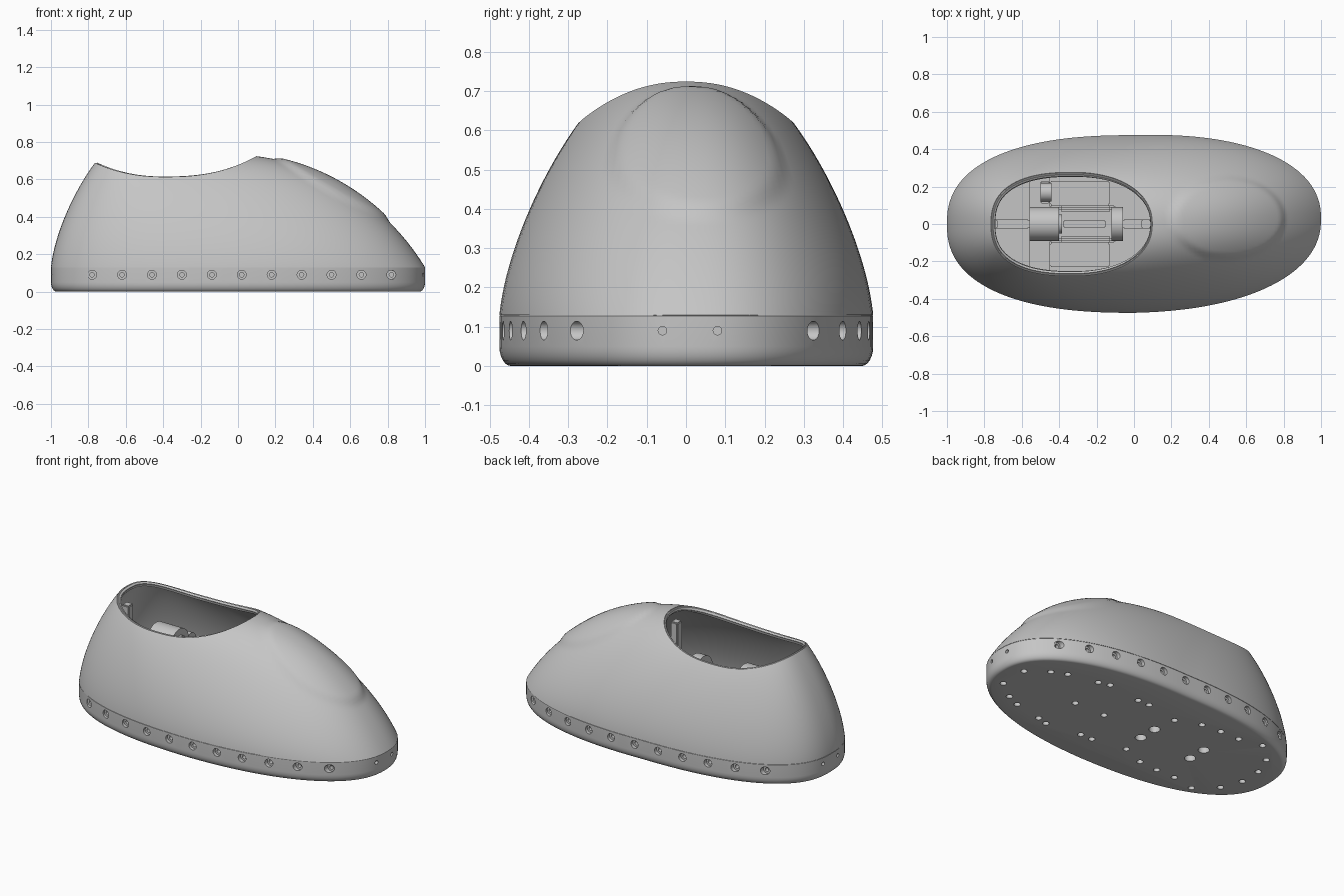
import bpy, bmesh
from math import cos, sin, pi, radians
from mathutils import Matrix, Vector

cube = bpy.data.objects.get("Cube")
if cube:
    bpy.data.objects.remove(cube)

grey = bpy.data.materials.new("plain grey")
grey.use_nodes = True
grey.diffuse_color = (0.56, 0.56, 0.56, 1)
grey.node_tree.nodes["Principled BSDF"].inputs["Base Color"].default_value = (0.56, 0.56, 0.56, 1)
SEGS = 128


def finish(name, bm, angle=35):
    bmesh.ops.recalc_face_normals(bm, faces=bm.faces)
    mesh = bpy.data.meshes.new(name)
    bm.to_mesh(mesh)
    bm.free()
    mesh.materials.append(grey)
    ob = bpy.data.objects.new(name, mesh)
    bpy.context.collection.objects.link(ob)
    if angle:
        smooth(ob, angle)
    return ob


def smooth(ob, angle=35):
    bpy.ops.object.select_all(action='DESELECT')
    bpy.context.view_layer.objects.active = ob
    ob.select_set(True)
    bpy.ops.object.shade_smooth_by_angle(angle=radians(angle))


def apply(ob, kind, **settings):
    mod = ob.modifiers.new(kind.lower(), kind)
    for key, value in settings.items():
        setattr(mod, key, value)
    bpy.context.view_layer.objects.active = ob
    bpy.ops.object.modifier_apply(modifier=mod.name)


def oval(t, a, b, toe_n, heel_n):
    c, s = cos(t), sin(t)
    n = toe_n if c > 0 else heel_n
    return (a * abs(c) ** (2 / n) * (1 if c > 0 else -1),
            b * abs(s) ** (2 / n) * (1 if s > 0 else -1))


def base_point(t, inset=0):
    x, y = oval(t, 1 - inset, 0.475 - inset, 2.25, 2.42)
    return x, y + 0.028 * max(x, 0)


def rim_point(t):
    x, y = oval(t, 0.425, 0.272, 2.2, 2.5)
    x -= 0.335
    d = x + 0.4
    z = 0.62 + (0.105 * (d / 0.49) ** 2.5 if d > 0 else 0.075 * (-d / 0.36) ** 2.2)
    return x, y, z


def bezier(t, p1, p2):
    return 3 * t * (1 - t) ** 2 * p1 + 3 * t * t * (1 - t) * p2 + t ** 3


def loft(bm, rings):
    rows = [[bm.verts.new(p) for p in ring] for ring in rings]
    for low, high in zip(rows, rows[1:]):
        for i in range(len(low)):
            j = (i + 1) % len(low)
            bm.faces.new((low[i], low[j], high[j], high[i]))
    return rows


angles = [2 * pi * i / SEGS for i in range(SEGS)]


# Upper shell: base outline swept up to the dipped rim, with a raised toe panel
def shell_point(t, s):
    bx, by = base_point(t)
    rx, ry, rz = rim_point(t)
    w = max(0, cos(t)) ** 2
    f = bezier(s, 0.08 + 0.05 * w, 0.55 - 0.1 * w)
    g = bezier(s, 0.33, 0.75 + 0.15 * w)
    p = Vector((bx + (rx - bx) * f, by + (ry - by) * f, 0.13 + (rz - 0.13) * g))
    e = ((p.x - 0.5) / 0.3) ** 2 + ((p.y - 0.03) / 0.215) ** 2
    k = min(1, max(0, (1.12 - e) / 0.3))
    return p + Vector((0.5, 0, 0.85)) * 0.014 * k * k * (3 - 2 * k)


bm = bmesh.new()
loft(bm, [[shell_point(t, r / 60) for t in angles] for r in range(61)])
shell = finish("upper_shell", bm, 0)
apply(shell, 'SOLIDIFY', thickness=0.03, offset=-1)

# Rounded lip around the opening
bm = bmesh.new()
bm.from_mesh(shell.data)
lip = [e for e in bm.edges if e.calc_face_angle(0) > radians(50)
       and min(v.co.z for v in e.verts) > 0.5]
bmesh.ops.bevel(bm, geom=lip, offset=0.008, segments=3, affect='EDGES')
bm.to_mesh(shell.data)
bm.free()
smooth(shell, 40)

# Sole with a rounded lower edge and a fine seam at the top
bm = bmesh.new()
profile = [(0.05 * (1 - sin(a)), 0.05 * (1 - cos(a)))
           for a in (pi / 2 * i / 6 for i in range(7))]
profile = [(0.6 * i, z) for i, z in profile] + [(0, 0.128), (0.002, 0.13)]
rows = loft(bm, [[(*base_point(t, i), z) for t in angles] for i, z in profile])
bm.faces.new(rows[0])
bm.faces.new(rows[-1])
sole = finish("sole", bm, 0)


# Screw holes
def rod(bm, centre, radius, depth, axis='Z', segs=20):
    turn = {'X': Matrix.Rotation(pi / 2, 4, 'Y'), 'Y': Matrix.Rotation(pi / 2, 4, 'X'),
            'Z': Matrix.Identity(4)}[axis]
    bmesh.ops.create_cone(bm, cap_ends=True, segments=segs, radius1=radius, radius2=radius,
                          depth=depth, matrix=Matrix.Translation(centre) @ turn)


def side_y(x, side):
    n = 2.25 if x > 0 else 2.42
    return side * 0.475 * (1 - abs(x) ** n) ** (1 / n) + 0.028 * max(x, 0)


wide, narrow = bmesh.new(), bmesh.new()
for side in (-1, 1):
    for i in range(11):
        x = -0.78 + 0.16 * i
        y = side_y(x, side)
        rod(wide, (x, y + side * 0.03, 0.09), 0.024, 0.1, 'Y')
        rod(narrow, (x, y, 0.09), 0.012, 0.1, 'Y', 12)
    for y in (-0.06, 0.08):
        rod(narrow, (side, y, 0.09), 0.011, 0.1, 'X', 12)
    for x, y in ((0.88, 0.09), (0.76, 0.18), (0.67, 0.22), (0.48, 0.26), (0.41, 0.28),
                 (0.18, 0.25), (0.1, 0.25), (-0.12, 0.21), (-0.27, 0.27), (-0.4, 0.28),
                 (-0.53, 0.28), (-0.68, 0.31), (-0.8, 0.2), (-0.85, 0.07)):
        rod(narrow, (x, side * y, 0), 0.019, 0.12, segs=14)
    for x in (-0.1, -0.46):
        rod(narrow, (x, side * 0.06, 0), 0.032, 0.12)
for x in (0.22, 0.43):
    rod(narrow, (x, 0, 0), 0.019, 0.12, segs=14)
for name, bm in (("wide_hole_cutter", wide), ("narrow_hole_cutter", narrow)):
    cutter = finish(name, bm, 0)
    cutter.hide_render = True
    apply(sole, 'BOOLEAN', object=cutter, operation='DIFFERENCE', solver='EXACT')
    bpy.data.objects.remove(cutter)
smooth(sole, 35)


# Inner mechanism
def box(name, x0, x1, y0, y1, z0, z1, bevel=0.006):
    bm = bmesh.new()
    bmesh.ops.create_cube(bm, size=1, matrix=Matrix.Translation(
        ((x0 + x1) / 2, (y0 + y1) / 2, (z0 + z1) / 2)) @ Matrix.Diagonal(
        (x1 - x0, y1 - y0, z1 - z0, 1)))
    bmesh.ops.bevel(bm, geom=bm.edges[:], offset=bevel, segments=2, affect='EDGES')
    return finish(name, bm)


def drum(name, x0, x1, z, radius, y=0):
    bm = bmesh.new()
    rod(bm, ((x0 + x1) / 2, y, z), radius, x1 - x0, 'X', 40)
    return finish(name, bm)


box("cross_block", -0.56, -0.45, -0.26, 0.26, 0.12, 0.3)
box("block_bracket", -0.5, -0.45, 0.11, 0.23, 0.3, 0.36)
drum("bracket_ring", -0.5, -0.44, 0.37, 0.05, 0.17)
drum("motor_drum", -0.56, -0.4, 0.43, 0.09)
drum("motor_boss", -0.4, -0.385, 0.43, 0.05)
box("motor_mount", -0.56, -0.41, -0.08, 0.08, 0.12, 0.42)
box("cradle_base", -0.45, -0.1, -0.1, 0.1, 0.12, 0.34)
box("cradle_core", -0.38, -0.15, -0.02, 0.02, 0.33, 0.37)
drum("end_disc", -0.12, -0.06, 0.4, 0.09)
box("end_support", -0.12, -0.06, -0.09, 0.09, 0.12, 0.4)
for side, word in ((-1, "right"), (1, "left")):
    lo, hi = sorted((side * 0.065, side * 0.1))
    box(word + "_cradle_rail", -0.4, -0.12, lo, hi, 0.33, 0.4, 0.012)
    lo, hi = sorted((side * 0.1, side * 0.23))
    box(word + "_side_ledge", -0.45, -0.13, lo, hi, 0.12, 0.2)
box("heel_rib", -0.78, -0.56, -0.025, 0.025, 0.12, 0.4)
box("heel_wall_rib", -0.78, -0.73, -0.025, 0.025, 0.4, 0.58)
box("toe_rib", -0.06, 0.1, -0.025, 0.025, 0.12, 0.4)
box("toe_wall_rib", 0.04, 0.09, -0.025, 0.025, 0.4, 0.66)
